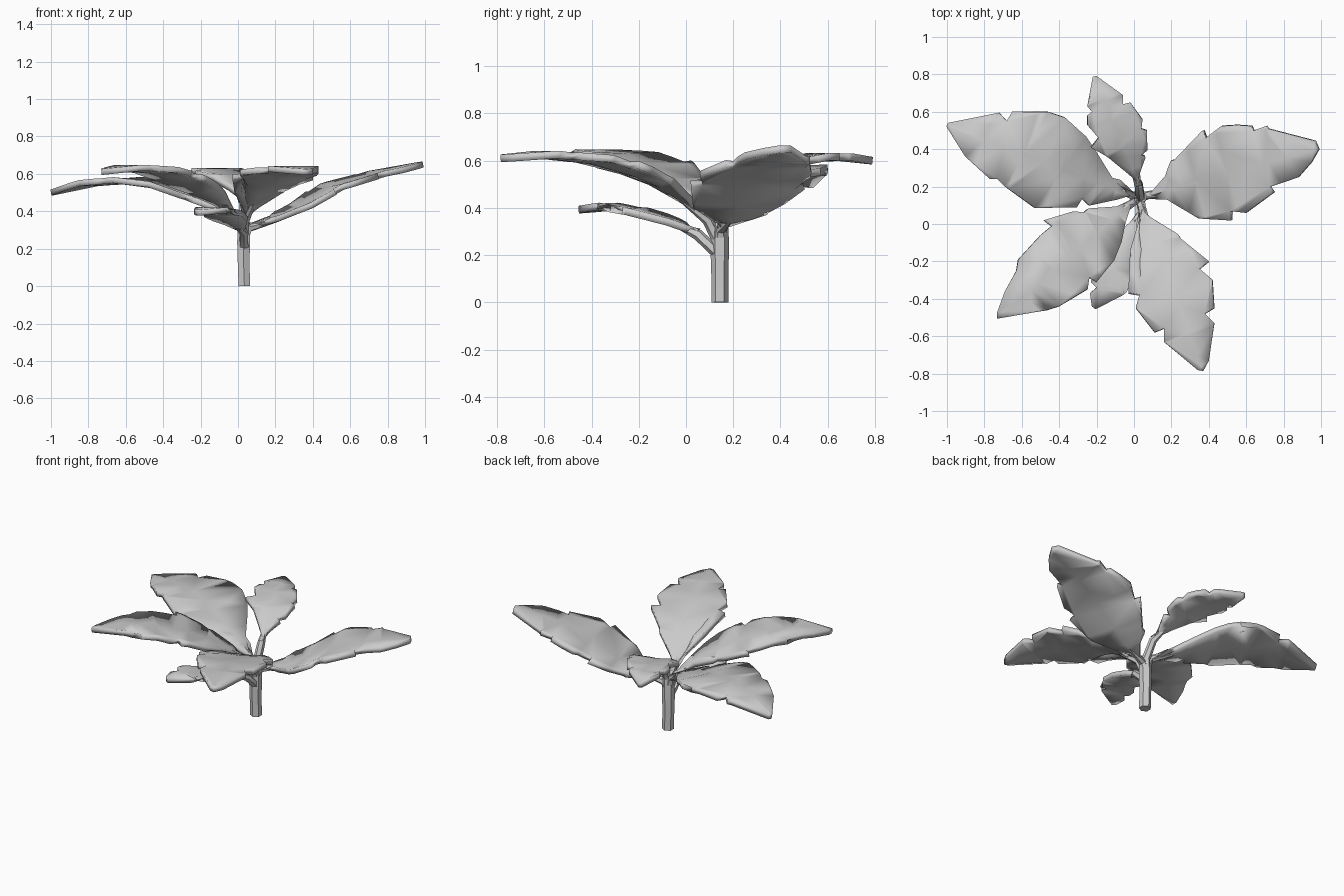
import bpy, bmesh, math
from mathutils import Vector

if "Cube" in bpy.data.objects:
    bpy.data.objects.remove(bpy.data.objects["Cube"])


def finish(name, bm):
    bmesh.ops.recalc_face_normals(bm, faces=bm.faces)
    me = bpy.data.meshes.new(name)
    bm.to_mesh(me)
    bm.free()
    ob = bpy.data.objects.new(name, me)
    bpy.context.collection.objects.link(ob)
    return ob


def tube(name, path, radii, sides=6):
    """Tapered low-poly stalk along a path."""
    bm = bmesh.new()
    pts = [Vector(p) for p in path]
    rings = []
    for i, p in enumerate(pts):
        d = (pts[min(i + 1, len(pts) - 1)] - pts[max(i - 1, 0)]).normalized()
        q = Vector((0, 0, 1)).rotation_difference(d)
        rings.append([bm.verts.new(p + q @ Vector((
            radii[i] * math.cos(2 * math.pi * (k + .5) / sides),
            radii[i] * math.sin(2 * math.pi * (k + .5) / sides), 0)))
            for k in range(sides)])
    for a, b in zip(rings, rings[1:]):
        for k in range(sides):
            j = (k + 1) % sides
            bm.faces.new((a[k], a[j], b[j], b[k]))
    bm.faces.new(rings[0])
    bm.faces.new(rings[-1])
    return finish(name, bm)


def leaf(name, base, tip, heights, side_a, side_b, start=.25):
    """Notched blade: flat outline, cut across, bent to the height profile, thickened."""
    base, tip = Vector((*base, 0)), Vector((*tip, 0))
    axis = tip - base
    length = axis.length
    axis.normalize()
    normal = Vector((-axis.y, axis.x, 0))

    def height(t):
        t = min(max(t, 0), 1)
        for (t0, z0), (t1, z1) in zip(heights, heights[1:]):
            if t <= t1:
                return z0 + (z1 - z0) * (t - t0) / (t1 - t0)

    bm = bmesh.new()
    outline = [base + normal * .016, base - normal * .016]
    if (Vector((*side_a[0], 0)) - base).dot(normal) > 0:
        outline.reverse()
    outline = ([outline[0]] + [Vector((*p, 0)) for p in side_a] + [tip]
               + [Vector((*p, 0)) for p in reversed(side_b)] + [outline[1]])
    bm.faces.new([bm.verts.new(p) for p in outline])
    bmesh.ops.triangulate(bm, faces=bm.faces[:])
    cuts = [(base, normal)] + [(base + axis * length * t, axis) for t, z in heights[1:-1]]
    for co, no in cuts:
        bmesh.ops.bisect_plane(bm, geom=bm.verts[:] + bm.edges[:] + bm.faces[:],
                               dist=1e-5, plane_co=co, plane_no=no)
    for v in bm.verts:
        r = v.co - base
        t = r.dot(axis) / length
        v.co.z = height(t) + .12 * abs(r.dot(normal)) * max(0, 1 - 1.2 * t)
    ob = finish(name + "_leaf", bm)
    mod = ob.modifiers.new("thickness", 'SOLIDIFY')
    mod.thickness = .032
    mod.offset = 0

    # stalk joining the blade to the stem
    end = base + axis * length * .14
    tube(name + "_stalk",
         [(.033, .143, start - .12), (.033, .143, start),
          (base.x, base.y, heights[0][1] - .008), (end.x, end.y, height(.14) - .006)],
         [.026, .027, .024, .012])


# central stem
tube("stem", [(.034, .143, 0), (.03, .143, .12), (.03, .143, .24), (.033, .143, .34)],
     [.036, .036, .04, .035])

# large leaves
leaf("right", (.06, .15), (.99, .40),
     [(0, .32), (.15, .355), (.3, .415), (.48, .52), (.75, .60), (1, .65)],
     [(.17, .26), (.20, .34), (.22, .345), (.37, .50), (.385, .46), (.47, .525), (.55, .53),
      (.63, .525), (.64, .50), (.71, .525), (.72, .51), (.97, .445)],
     [(.18, .13), (.30, .06), (.35, .03), (.52, .02), (.52, .07), (.60, .06), (.75, .17),
      (.73, .20), (.88, .25), (.95, .33)])
leaf("left", (0, .15), (-1, .52),
     [(0, .36), (.1, .41), (.2, .45), (.4, .53), (.6, .56), (.8, .55), (1, .50)],
     [(-.12, .25), (-.20, .38), (-.26, .47), (-.37, .57), (-.41, .51), (-.46, .60),
      (-.65, .60), (-.68, .55), (-.72, .595), (-.99, .54)],
     [(-.10, .13), (-.24, .10), (-.28, .14), (-.31, .09), (-.53, .085), (-.69, .20),
      (-.73, .24), (-.77, .24), (-.90, .36)])
leaf("front_left", (.0, .12), (-.73, -.505),
     [(0, .36), (.12, .44), (.25, .50), (.4, .56), (.6, .615), (.8, .632), (1, .61)],
     [(-.10, .09), (-.25, .08), (-.27, .06), (-.33, .065), (-.48, .02), (-.44, -.01),
      (-.50, -.06), (-.62, -.19), (-.59, -.20), (-.63, -.25), (-.69, -.36), (-.73, -.47)],
     [(-.05, .0), (-.07, -.10), (-.11, -.20), (-.20, -.31), (-.24, -.285), (-.25, -.35),
      (-.40, -.44), (-.44, -.40), (-.46, -.46)])
leaf("front_right", (.04, .09), (.37, -.785),
     [(0, .36), (.1, .43), (.22, .50), (.34, .545), (.55, .60), (.78, .625), (1, .61)],
     [(.09, .03), (.24, -.06), (.25, -.08), (.40, -.20), (.35, -.24), (.42, -.30),
      (.43, -.45), (.38, -.48), (.43, -.53), (.40, -.73)],
     [(.01, -.05), (-.02, -.15), (-.03, -.37), (.03, -.38), (.01, -.45), (.11, -.58),
      (.16, -.56), (.16, -.63), (.34, -.78)])

# smaller back leaf and low front leaf
leaf("back", (.025, .21), (-.20, .79),
     [(0, .46), (.15, .52), (.35, .58), (.6, .612), (.8, .615), (1, .60)],
     [(-.03, .27), (-.14, .36), (-.23, .41), (-.19, .46), (-.25, .53), (-.25, .58),
      (-.225, .60), (-.25, .63), (-.22, .785)],
     [(.03, .28), (.06, .36), (.035, .37), (.07, .40), (.07, .50), (.04, .51), (.045, .56),
      (-.02, .65), (-.06, .64), (-.06, .69)], start=.33)
leaf("low_front", (.03, .05), (-.205, -.455),
     [(0, .295), (.2, .335), (.5, .38), (.75, .405), (1, .393)],
     [(-.03, .0), (-.13, -.08), (-.18, -.16), (-.16, -.20), (-.22, -.26), (-.23, -.31),
      (-.20, -.34), (-.235, -.37), (-.225, -.44)],
     [(.04, -.03), (.05, -.15), (.02, -.27), (-.01, -.25), (-.02, -.32), (-.06, -.32),
      (-.06, -.38)], start=.2)

bpy.ops.object.select_all(action='SELECT')
bpy.context.view_layer.objects.active = bpy.data.objects["stem"]
bpy.ops.object.shade_smooth_by_angle(angle=math.radians(30))
